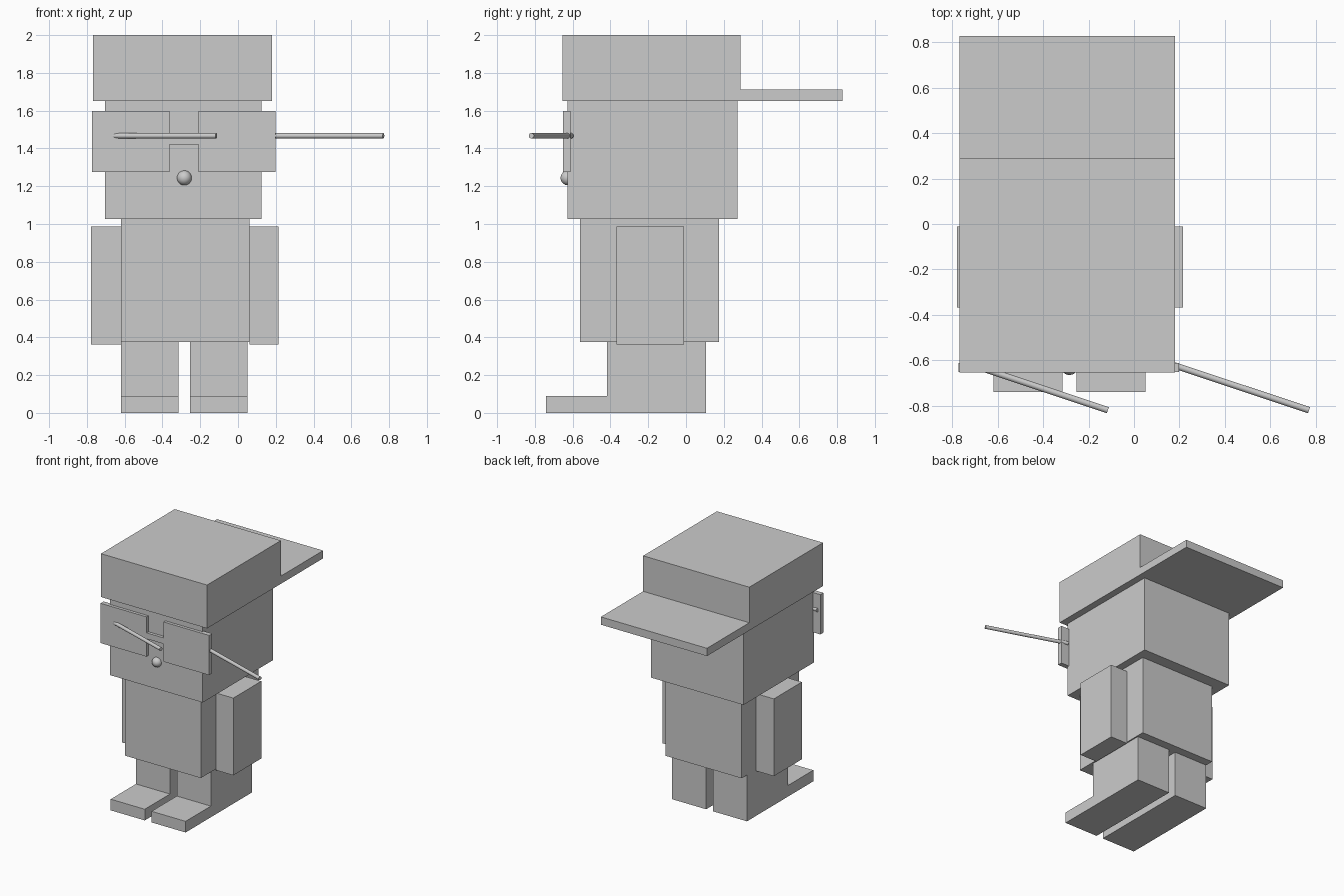
import bpy
from mathutils import Vector

if "Cube" in bpy.data.objects:
    bpy.data.objects.remove(bpy.data.objects["Cube"])


def box(name, x, y, z):
    """Box from (min, max) ranges on each axis."""
    bpy.ops.mesh.primitive_cube_add(size=1, location=[(a + b) / 2 for a, b in (x, y, z)])
    ob = bpy.context.object
    ob.name = name
    ob.scale = [b - a for a, b in (x, y, z)]
    bpy.ops.object.transform_apply(location=False, rotation=False, scale=True)
    return ob


def rod(name, start, end, radius):
    """Smooth cylinder between two points."""
    a, b = Vector(start), Vector(end)
    bpy.ops.mesh.primitive_cylinder_add(vertices=32, radius=radius, depth=(b - a).length,
                                        location=(a + b) / 2)
    ob = bpy.context.object
    ob.name = name
    ob.rotation_euler = (b - a).to_track_quat('Z', 'Y').to_euler()
    bpy.ops.object.shade_smooth_by_angle()
    return ob


# Body and head
box("torso", (-0.619, 0.061), (-0.561, 0.175), (0.374, 1.026))
box("head", (-0.704, 0.124), (-0.627, 0.272), (1.026, 1.65))

# Cap worn backwards
box("cap_crown", (-0.767, 0.181), (-0.653, 0.288), (1.65, 2.0))
box("cap_brim", (-0.767, 0.181), (0.288, 0.828), (1.65, 1.713))

# Arms, legs and feet
for side, arm_x, leg_x in (("left", (-0.778, -0.619), (-0.619, -0.315)),
                           ("right", (0.061, 0.215), (-0.254, 0.05))):
    box(side + "_arm", arm_x, (-0.367, -0.01), (0.363, 0.987))
    box(side + "_leg", leg_x, (-0.418, 0.106), (0.09, 0.374))
    box(side + "_foot", leg_x, (-0.74, 0.106), (0.0, 0.09))

# Glasses: two lenses, bridge and slanted side rods
for side, lens_x, rod_x in (("left", (-0.772, -0.362), -0.115),
                            ("right", (-0.209, 0.198), 0.77)):
    box(side + "_lens", lens_x, (-0.651, -0.612), (1.276, 1.597))
    rod(side + "_glasses_rod", (rod_x - 0.634, -0.608, 1.467), (rod_x, -0.819, 1.467), 0.014)
box("glasses_bridge", (-0.362, -0.209), (-0.651, -0.612), (1.42, 1.468))

# Nose
bpy.ops.mesh.primitive_uv_sphere_add(segments=32, ring_count=16, radius=0.039,
                                     location=(-0.284, -0.625, 1.244))
bpy.context.object.name = "nose"
bpy.ops.object.shade_smooth_by_angle()
